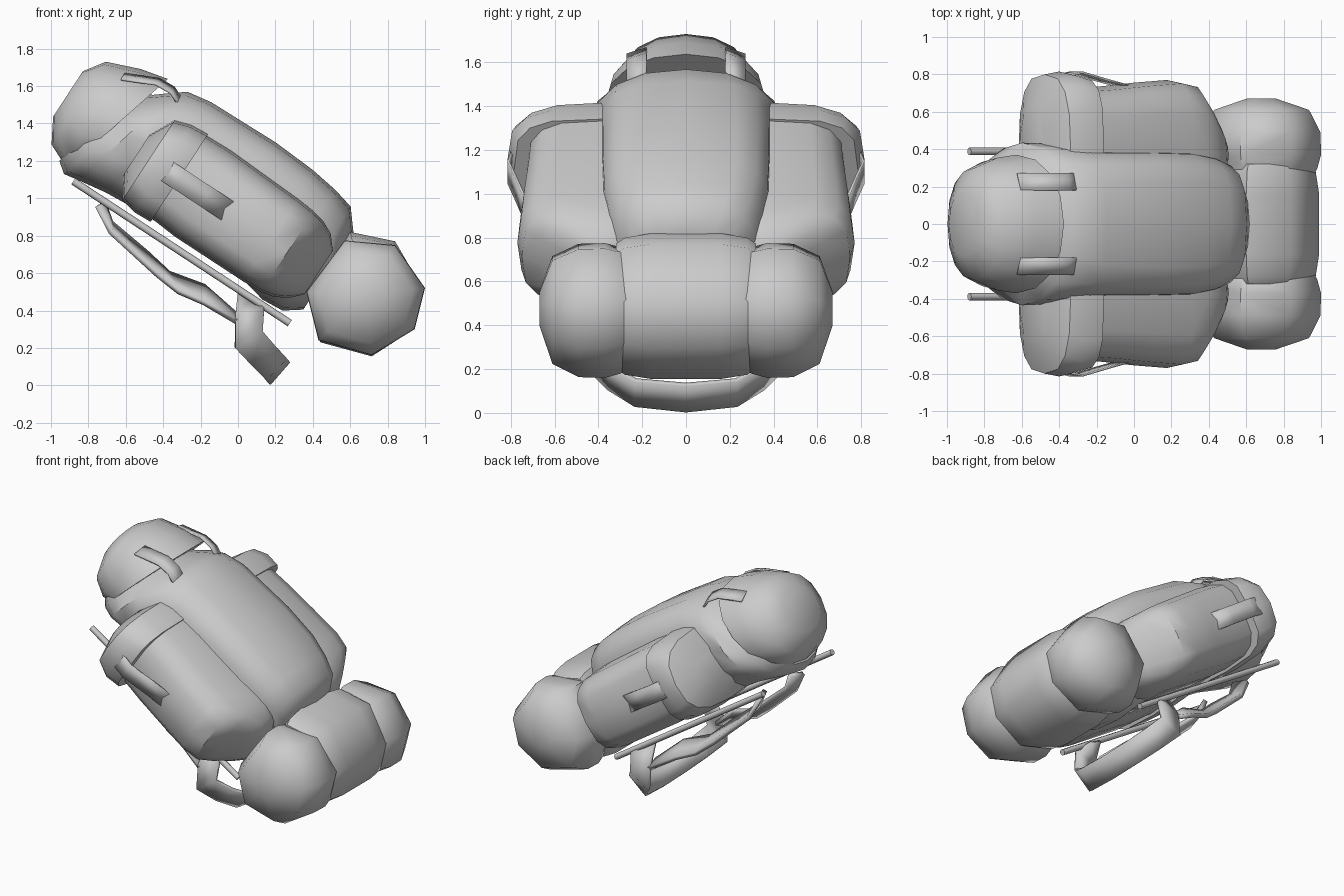
import bpy, bmesh, math
from mathutils import Vector

cube = bpy.data.objects.get("Cube")
if cube:
    bpy.data.objects.remove(cube, do_unlink=True)

grey = bpy.data.materials.new("plain grey")
grey.use_nodes = True
grey.diffuse_color = (0.6, 0.6, 0.6, 1)
grey.node_tree.nodes["Principled BSDF"].inputs["Base Color"].default_value = (0.6, 0.6, 0.6, 1)


def P(u, v, y):
    """Pack space (u up the pack, v away from the wearer) to world space."""
    return Vector((-0.836 * u + 0.548 * v, y, 0.548 * u + 0.836 * v))


def finish(name, bm, angle):
    bmesh.ops.recalc_face_normals(bm, faces=bm.faces)
    mesh = bpy.data.meshes.new(name)
    bm.to_mesh(mesh)
    bm.free()
    mesh.materials.append(grey)
    mesh.shade_smooth()
    mesh.set_sharp_from_angle(angle=math.radians(angle))
    ob = bpy.data.objects.new(name, mesh)
    bpy.context.collection.objects.link(ob)
    return ob


def skin(name, rings, angle):
    """Closed skin through a list of equal-length rings."""
    bm = bmesh.new()
    loops = [[bm.verts.new(p) for p in ring] for ring in rings]
    n = len(loops[0])
    for a, b in zip(loops, loops[1:]):
        for i in range(n):
            j = (i + 1) % n
            bm.faces.new((a[i], a[j], b[j], b[i]))
    bm.faces.new(loops[0])
    bm.faces.new(loops[-1])
    return finish(name, bm, angle)


def padded(name, stations, centre_y=0.0, side=1):
    """Soft bag: stations are (u, v low, v high, y reach, roundness, slant)."""
    rings = []
    for u, v0, v1, reach, power, slant in stations:
        vc, hv, hw = (v0 + v1) / 2, (v1 - v0) / 2, reach - centre_y
        ring = []
        for i in range(16):
            t = 2 * math.pi * i / 16
            c, s = math.cos(t), math.sin(t)
            dv = math.copysign(abs(c) ** (2 / power), c) * hv
            dy = math.copysign(abs(s) ** (2 / power), s) * hw
            ring.append(P(u - slant * dv, vc + dv, side * (centre_y + dy)))
        rings.append(ring)
    return skin(name, rings, 42)


def band(name, edge_a, edge_b, thickness):
    """Webbing strip between two edges."""
    bm = bmesh.new()
    a = [bm.verts.new(p) for p in edge_a]
    b = [bm.verts.new(p) for p in edge_b]
    for i in range(len(a) - 1):
        bm.faces.new((a[i], a[i + 1], b[i + 1], b[i]))
    ob = finish(name, bm, 30)
    mod = ob.modifiers.new("Thickness", "SOLIDIFY")
    mod.thickness = thickness
    mod.offset = 0
    return ob


# Main sack and the lid over its top
padded("main_sack", [
    (-0.07, 0.53, 1.02, 0.24, 2.6, 0), (0.02, 0.465, 1.13, 0.33, 3, 0),
    (0.14, 0.455, 1.16, 0.365, 3.4, 0), (0.30, 0.49, 1.183, 0.39, 3.6, 0),
    (0.54, 0.495, 1.197, 0.395, 3.6, 0), (0.95, 0.49, 1.188, 0.40, 3.2, 0),
    (1.12, 0.475, 1.165, 0.43, 2.3, 0.1), (1.23, 0.45, 1.12, 0.435, 2.1, 0.25),
    (1.315, 0.435, 1.05, 0.36, 2.1, 0.27), (1.42, 0.48, 0.98, 0.28, 2.1, 0.15)])
padded("lid", [
    (1.30, 0.51, 1.165, 0.37, 2.1, 0.27), (1.40, 0.485, 1.13, 0.355, 2.2, 0.12),
    (1.54, 0.53, 1.06, 0.30, 2.2, 0), (1.615, 0.66, 0.95, 0.17, 2.2, 0)])

# Bedroll: a middle piece with two fatter ends
MIDDLE = [(0.99, 0.51), (0.94, 0.30), (0.715, 0.155), (0.44, 0.23),
          (0.365, 0.50), (0.60, 0.82), (0.84, 0.77)]
END = [(1.0, 0.52), (0.945, 0.30), (0.715, 0.16), (0.43, 0.24),
       (0.365, 0.50), (0.57, 0.775), (0.84, 0.75)]


def roll(name, outline, stations):
    skin(name, [[(0.68 + (x - 0.68) * s, y, 0.48 + (z - 0.48) * s) for x, z in outline]
                for y, s in stations], 55)


roll("bedroll_middle", MIDDLE, [(-0.32, 0.86), (-0.28, 0.94), (-0.16, 1),
                                (0.16, 1), (0.28, 0.94), (0.32, 0.86)])

for side, place in ((1, "back"), (-1, "front")):
    # Side pocket with its flap
    padded(place + "_pocket", [
        (-0.03, 0.60, 0.88, 0.45, 2.6, 0), (0.03, 0.54, 0.95, 0.54, 2.8, 0),
        (0.10, 0.50, 0.985, 0.65, 3, 0), (0.17, 0.485, 1.0, 0.75, 3.2, 0),
        (0.28, 0.48, 1.01, 0.77, 3.3, 0), (0.5, 0.48, 1.02, 0.755, 3.3, 0),
        (0.72, 0.48, 1.03, 0.735, 3.3, 0), (0.95, 0.5, 1.022, 0.72, 3.3, 0)], 0.37, side)
    padded(place + "_pocket_flap", [
        (0.87, 0.475, 1.035, 0.785, 3.6, 0), (0.97, 0.47, 1.028, 0.815, 3.3, 0),
        (1.06, 0.49, 1.0, 0.80, 2.8, 0), (1.13, 0.61, 0.86, 0.63, 2.4, 0)], 0.37, side)

    # Closing strap over the pocket flap, ends sunk into the cloth
    path = [(1.04, 0.775), (0.86, 0.81), (0.70, 0.77), (0.55, 0.735)]
    band(place + "_pocket_strap", [P(u, 0.81, side * y) for u, y in path],
         [P(u, 0.69, side * y) for u, y in path], 0.012)

    # Closing strap over the lid edge, ends sunk into the cloth
    path = [(1.42, 1.06), (1.25, 1.14), (1.16, 1.145), (1.05, 1.10)]
    band(place + "_lid_strap", [P(u, v, side * 0.18) for u, v in path],
         [P(u, v - 0.035, side * 0.27) for u, v in path], 0.012)

    # Bedroll end
    roll(place + "_bedroll_end", END,
         [(side * y, s) for y, s in ((0.26, 0.88), (0.30, 0.94), (0.37, 1), (0.49, 0.99),
                                     (0.61, 0.80), (0.67, 0.25))])

    # Frame rod
    rings = []
    for u in (-0.05, 1.335):
        rings.append([P(u, 0.43 + 0.02 * math.cos(k * math.pi / 4),
                        side * (0.388 + 0.02 * math.sin(k * math.pi / 4))) for k in range(8)])
    skin(place + "_frame_rod", rings, 50)

    # Shoulder strap
    inner = [(-0.72, 0.98, 0.14), (-0.68, 0.87, 0.15), (-0.49, 0.71, 0.19),
             (-0.37, 0.60, 0.23), (-0.18, 0.53, 0.27), (0.0, 0.37, 0.33)]
    outer = [(-0.75, 0.96, 0.25), (-0.68, 0.82, 0.27), (-0.43, 0.59, 0.31),
             (-0.32, 0.50, 0.35), (-0.18, 0.44, 0.38), (-0.01, 0.34, 0.43)]
    band(place + "_shoulder_strap",
         [(x, side * y, z) for x, z, y in inner],
         [(x, side * y, z) for x, z, y in outer], 0.03)

# Hip belt looping under the pack
low = [(0.0, 0.50, 0.34), (-0.015, 0.36, 0.42), (-0.015, 0.20, 0.44),
       (0.07, 0.11, 0.35), (0.145, 0.035, 0.23), (0.165, 0.01, 0)]
high = [(0.08, 0.46, 0.34), (0.14, 0.41, 0.41), (0.13, 0.29, 0.43),
        (0.20, 0.21, 0.34), (0.255, 0.15, 0.23), (0.27, 0.13, 0)]


def whole(edge):
    return ([(x, y, z) for x, z, y in edge]
            + [(x, -y, z) for x, z, y in reversed(edge[:-1])])


band("hip_belt", whole(low), whole(high), 0.024)
